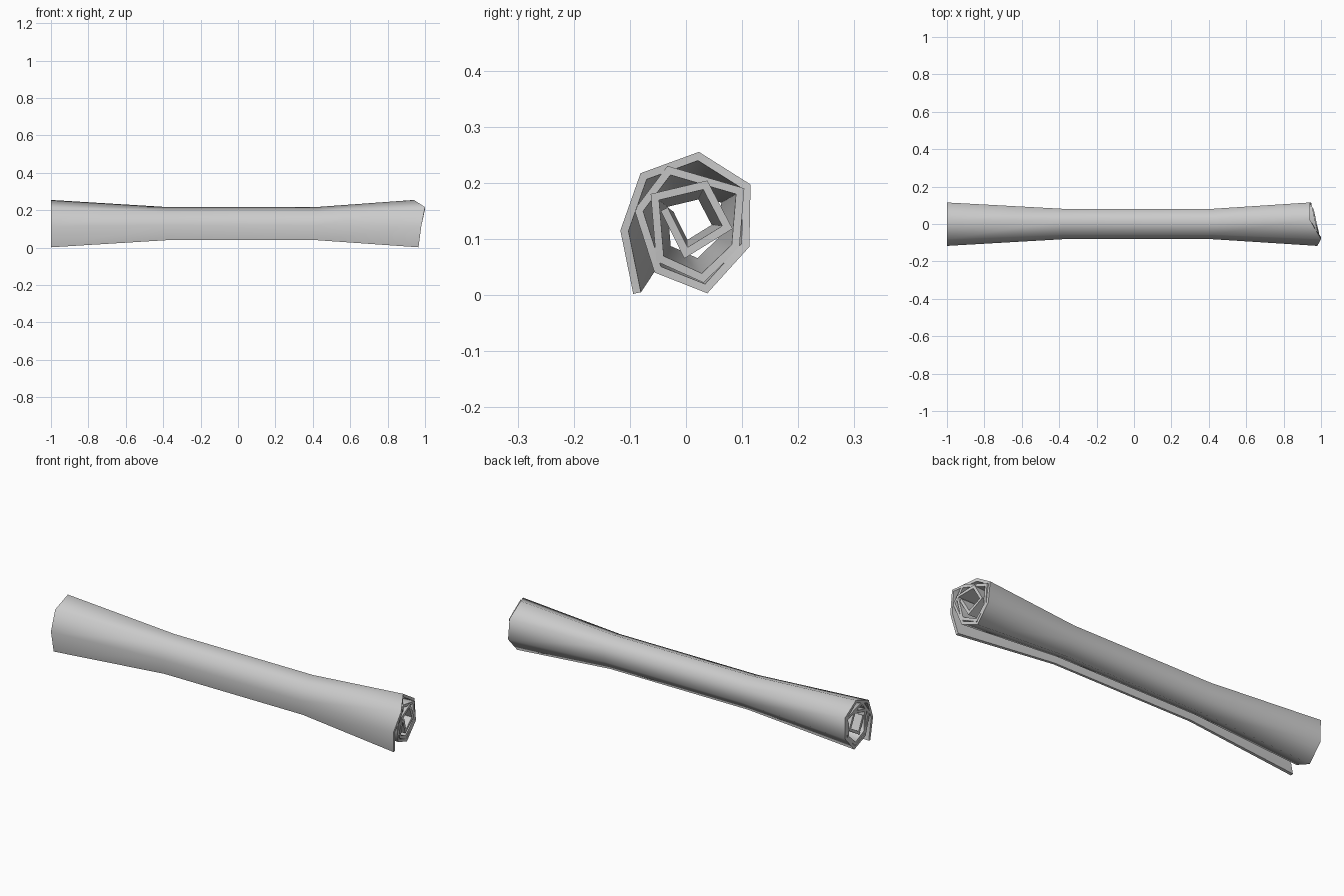
import bpy, bmesh, math
from mathutils import Vector

if "Cube" in bpy.data.objects:
    bpy.data.objects.remove(bpy.data.objects["Cube"])

# Rolled sheet profile (y, z), from outer flap inwards, and x of the uneven right end
SPIRAL = [(-.094, .002, .965), (-.117, .115, .98), (-.081, .217, 1.0), (.023, .255, .94),
          (.115, .197, .94), (.113, .086, .95), (.038, .003, .95), (-.056, .040, .965),
          (-.092, .152, .985), (-.033, .230, .98), (.104, .190, .95), (.095, .083, .95),
          (.031, .022, .95), (-.053, .060, .97), (-.063, .180, .99), (.038, .204, .97),
          (.083, .118, .96), (-.003, .065, .97), (-.045, .150, .985)]
CENTRE = Vector((.002, .129))
THICK = .014
RINGS = [(-1, 1), (-.38, .70), (.42, .70), (None, 1)]   # x, scale of section

outer = [Vector(p[:2]) for p in SPIRAL]


def normal(a, b):
    d = (b - a).normalized()
    return Vector((d.y, -d.x))      # right-hand side of travel = inwards


# Mitred inward offset of the profile
inner = []
last = len(outer) - 1
for i, p in enumerate(outer):
    n1 = normal(outer[max(i - 1, 0)], outer[max(i, 1)])
    n2 = normal(outer[min(i, last - 1)], outer[min(i + 1, last)])
    m = (n1 + n2).normalized()
    inner.append(p + m * THICK / max(m.dot(n1), .5))

# Closed loop around the sheet thickness
loop = outer + inner[::-1]
ends = [p[2] for p in SPIRAL]
ends += ends[::-1]

bm = bmesh.new()
rows = []
for x, s in RINGS:
    row = []
    for p, e in zip(loop, ends):
        q = CENTRE + (p - CENTRE) * s
        row.append(bm.verts.new((e if x is None else x, q.x, q.y)))
    rows.append(row)

# Long walls of the sheet
n = len(loop)
for a, b in zip(rows, rows[1:]):
    for i in range(n):
        j = (i + 1) % n
        bm.faces.new((a[i], a[j], b[j], b[i]))

# End caps across the thickness
for row in (rows[0], rows[-1]):
    for i in range(last):
        bm.faces.new((row[i], row[i + 1], row[n - 2 - i], row[n - 1 - i]))
bmesh.ops.recalc_face_normals(bm, faces=bm.faces)

mesh = bpy.data.meshes.new("rolled_sheet")
bm.to_mesh(mesh)
bm.free()
obj = bpy.data.objects.new("rolled_sheet", mesh)
bpy.context.collection.objects.link(obj)
bpy.context.view_layer.objects.active = obj
obj.select_set(True)
bpy.ops.object.shade_smooth_by_angle(angle=math.radians(75))
